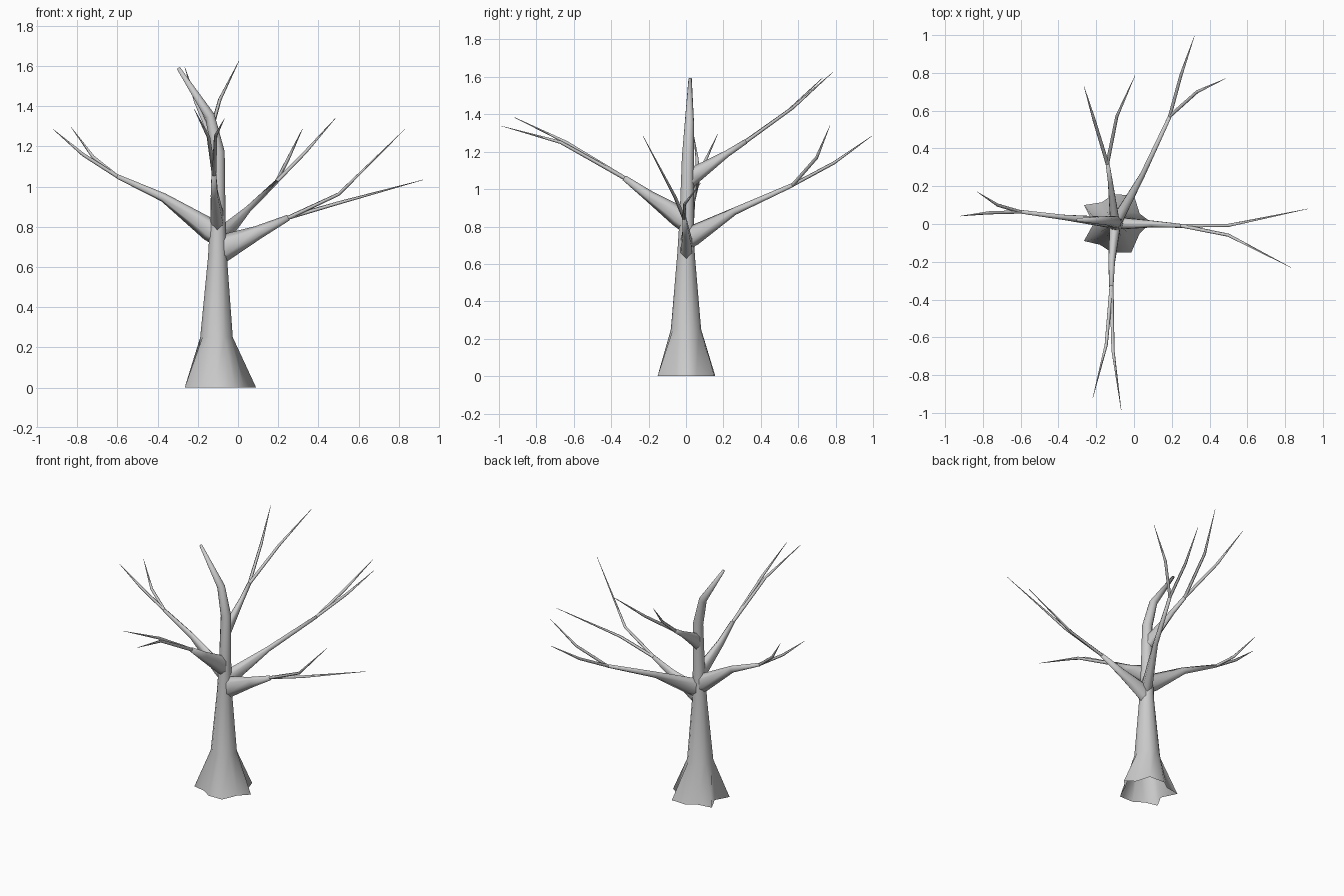
import bpy, bmesh, math
from mathutils import Vector


def finish(name, bm):
    bmesh.ops.recalc_face_normals(bm, faces=bm.faces)
    me = bpy.data.meshes.new(name)
    bm.to_mesh(me)
    bm.free()
    for p in me.polygons:
        p.use_smooth = True
    ob = bpy.data.objects.new(name, me)
    bpy.context.collection.objects.link(ob)
    return ob


def bridge(bm, rings):
    for a, b in zip(rings, rings[1:]):
        n = len(a)
        for i in range(n):
            bm.faces.new((a[i], a[(i + 1) % n], b[(i + 1) % n], b[i]))


def tube(bm, path, sides=6):
    """path: (x, y, z, half width, half height), swept with an upright frame"""
    pts = [Vector(p[:3]) for p in path]
    rings = []
    for i, p in enumerate(path):
        d = (pts[min(i + 1, len(pts) - 1)] - pts[max(i - 1, 0)]).normalized()
        side = d.cross(Vector((0, 0, 1))).normalized()
        up = side.cross(d)
        rings.append([bm.verts.new(pts[i] + side * p[3] * math.cos(t) + up * p[4] * math.sin(t))
                      for t in (2 * math.pi * (k + 0.5) / sides for k in range(sides))])
    bridge(bm, rings)
    bm.faces.new(rings[-1])


def branch(name, limb, forks):
    """limb: root, flare, middle, fork points; each fork continues from the last"""
    bm = bmesh.new()
    tube(bm, limb)
    end = limb[-1]
    for mid, tip in forks:
        r = end[3]
        tube(bm, [(*end[:3], r * 0.9, r * 0.9), (*mid, 0.009, 0.009), (*tip, 0.001, 0.001)], 5)
    return finish(name, bm)


# trunk: lobed root foot, then round rings tapering to the bent top
foot = [(0.09, 0.01), (0.03, 0.055), (0.0, 0.152), (-0.11, 0.157), (-0.17, 0.115), (-0.265, 0.10),
        (-0.215, 0.0), (-0.265, -0.09), (-0.18, -0.11), (-0.115, -0.152), (-0.015, -0.152), (0.03, -0.05)]
bm = bmesh.new()
rings = [[bm.verts.new((x, y, 0)) for x, y in foot]]
for x, y, z, r, tilt in [(-0.107, 0, 0.25, 0.081, 0), (-0.102, 0, 0.65, 0.047, 0),
                         (-0.10, 0.004, 0.85, 0.038, 0), (-0.098, 0.01, 1.17, 0.032, 0.15),
                         (-0.14, 0.018, 1.35, 0.025, 0.45), (-0.297, 0.022, 1.59, 0.009, 0.58)]:
    ring = []
    for k in range(12):
        t = 2 * math.pi * k / 12
        cx = r * math.cos(t)
        ring.append(bm.verts.new((x + cx * math.cos(tilt), y + r * math.sin(t), z + cx * math.sin(tilt))))
    rings.append(ring)
bridge(bm, rings)
bm.faces.new(rings[-1])
finish("trunk", bm)

# right branch
branch("right_branch",
       [(-0.10, 0.0, 0.68, 0.036, 0.07), (-0.05, 0.003, 0.705, 0.034, 0.063),
        (0.10, 0.0, 0.772, 0.02, 0.034), (0.25, -0.01, 0.845, 0.012, 0.015)],
       [((0.50, -0.06, 0.962), (0.83, -0.23, 1.285)),
        ((0.50, -0.008, 0.918), (0.92, 0.08, 1.033))])

# left branch
branch("left_branch",
       [(-0.10, 0.005, 0.765, 0.034, 0.06), (-0.14, 0.01, 0.785, 0.032, 0.056),
        (-0.37, 0.035, 0.945, 0.016, 0.022), (-0.60, 0.065, 1.05, 0.011, 0.011)],
       [((-0.72, 0.10, 1.147), (-0.83, 0.17, 1.295)),
        ((-0.77, 0.06, 1.158), (-0.92, 0.042, 1.285))])

# back branch
branch("back_branch",
       [(-0.095, 0.0, 0.735, 0.034, 0.06), (-0.075, 0.045, 0.755, 0.032, 0.055),
        (0.045, 0.26, 0.882, 0.016, 0.02), (0.19, 0.57, 1.022, 0.011, 0.011)],
       [((0.25, 0.79, 1.14), (0.32, 0.995, 1.285)),
        ((0.335, 0.70, 1.17), (0.485, 0.77, 1.34))])

# front branch
branch("front_branch",
       [(-0.10, 0.0, 0.83, 0.034, 0.06), (-0.103, -0.04, 0.855, 0.031, 0.056),
        (-0.118, -0.20, 0.965, 0.02, 0.03), (-0.12, -0.33, 1.06, 0.013, 0.015)],
       [((-0.148, -0.64, 1.25), (-0.218, -0.92, 1.385)),
        ((-0.112, -0.67, 1.25), (-0.068, -0.985, 1.337))])

# upper back branch
branch("upper_back_branch",
       [(-0.10, 0.005, 1.045, 0.028, 0.05), (-0.105, 0.045, 1.075, 0.026, 0.045),
        (-0.125, 0.22, 1.19, 0.015, 0.018), (-0.14, 0.32, 1.255, 0.012, 0.013)],
       [((-0.21, 0.55, 1.42), (-0.265, 0.73, 1.595)),
        ((-0.09, 0.57, 1.435), (0.005, 0.785, 1.625))])
